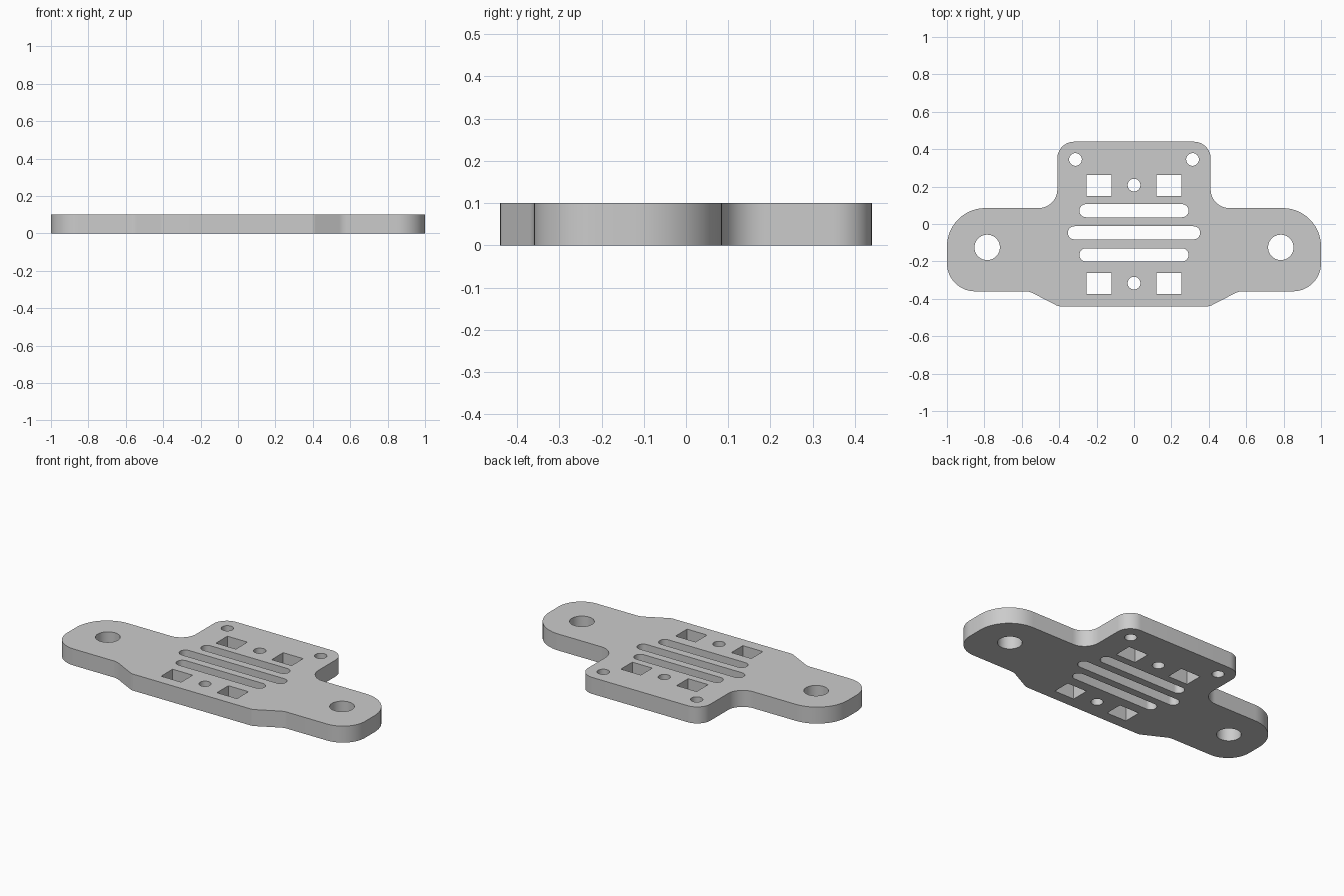
import bpy
import bmesh
from math import cos, sin, pi, tan
from mathutils import Vector

cube = bpy.data.objects.get("Cube")
if cube:
    bpy.data.objects.remove(cube, do_unlink=True)

THICK = 0.1


def fillet(prev, corner, nxt, radius, steps=14):
    """Points of a tangent arc that rounds one corner."""
    p, c, n = Vector(prev), Vector(corner), Vector(nxt)
    a, b = (p - c).normalized(), (n - c).normalized()
    half = a.angle(b) / 2
    centre = c + (a + b).normalized() * radius / sin(half)
    start = c + a * radius / tan(half) - centre
    end = c + b * radius / tan(half) - centre
    sweep = start.angle(end)
    return [centre + (start * sin((1 - i / steps) * sweep)
                      + end * sin(i / steps * sweep)) / sin(sweep)
            for i in range(steps + 1)]


def slot(x, y, reach, radius, steps=16):
    """Round-ended slot; reach is the half length of its straight part."""
    pts = []
    for side in (1, -1):
        for i in range(steps + 1):
            a = side * pi / 2 - pi / 2 + pi * (i / steps - 0.5)
            a = pi * (i / steps - 0.5) + (0 if side > 0 else pi)
            pts.append((x + side * reach + radius * cos(a), y + radius * sin(a)))
    return pts


def circle(x, y, radius, steps=36):
    return [(x + radius * cos(2 * pi * i / steps), y + radius * sin(2 * pi * i / steps))
            for i in range(steps)]


def rectangle(x, y, w, h):
    return [(x + sx * w / 2, y + sy * h / 2)
            for sx, sy in ((-1, -1), (1, -1), (1, 1), (-1, 1))]


# Outline of one half: corner x, corner y, rounding radius
corners = [(0, 0.44, 0), (0.41, 0.44, 0.09), (0.41, 0.085, 0.1), (1, 0.085, 0.205),
           (1, -0.36, 0.15), (0.56, -0.36, 0.09), (0.405, -0.44, 0.05), (0, -0.44, 0)]
half = []
for before, here, after in zip(corners, corners[1:], corners[2:]):
    half += fillet(before[:2], here[:2], after[:2], here[2])
outline = [tuple(p) for p in half] + [(-p.x, p.y) for p in reversed(half)]

# Openings
loops = [outline]
for s in (-1, 1):
    loops.append(circle(s * 0.785, -0.125, 0.068))      # mounting holes
    loops.append(circle(s * 0.313, 0.345, 0.034))       # corner holes
    for y in (0.206, -0.318):
        loops.append(rectangle(s * 0.187, y, 0.134, 0.11))
for y in (0.208, -0.316):
    loops.append(circle(0, y, 0.034))
for y, reach in ((0.071, 0.257), (-0.047, 0.319), (-0.165, 0.257)):
    loops.append(slot(0, y, reach, 0.035))

# Plate as a filled, extruded profile
curve = bpy.data.curves.new("plate_profile", "CURVE")
curve.dimensions = "2D"
curve.fill_mode = "BOTH"
curve.extrude = THICK / 2
for loop in loops:
    spline = curve.splines.new("POLY")
    spline.points.add(len(loop) - 1)
    for point, (x, y) in zip(spline.points, loop):
        point.co = (x, y, 0, 1)
    spline.use_cyclic_u = True
plate = bpy.data.objects.new("mounting_plate", curve)
bpy.context.collection.objects.link(plate)
plate.location.z = THICK / 2

bpy.ops.object.select_all(action="DESELECT")
plate.select_set(True)
bpy.context.view_layer.objects.active = plate
bpy.ops.object.convert(target="MESH")
plate = bpy.context.view_layer.objects.active

# Weld the caps to the walls
bm = bmesh.new()
bm.from_mesh(plate.data)
bmesh.ops.remove_doubles(bm, verts=bm.verts, dist=0.0001)
bmesh.ops.recalc_face_normals(bm, faces=bm.faces)
bm.to_mesh(plate.data)
bm.free()

# Colour
grey = bpy.data.materials.new("plain_grey")
grey.use_nodes = True
colour = (0.6, 0.6, 0.6, 1)
grey.diffuse_color = colour
grey.node_tree.nodes["Principled BSDF"].inputs["Base Color"].default_value = colour
plate.data.materials.clear()
plate.data.materials.append(grey)
bpy.ops.object.shade_smooth_by_angle(angle=pi / 6)
